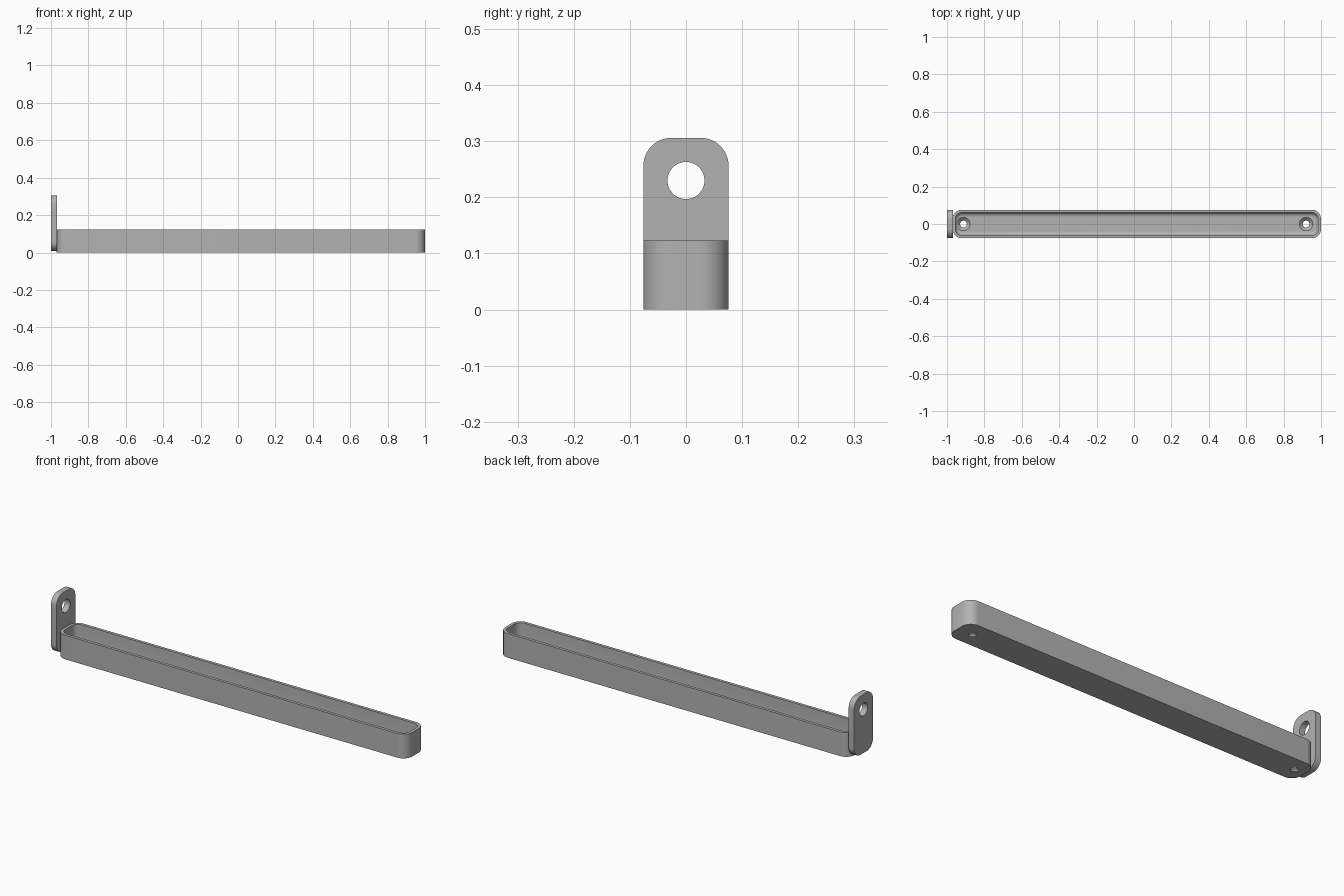
import bpy, bmesh, math
from mathutils import Matrix

cube = bpy.data.objects.get("Cube")
if cube:
    bpy.data.objects.remove(cube, do_unlink=True)

grey = bpy.data.materials.new("plain grey")
grey.use_nodes = True
COLOUR = (0.45, 0.45, 0.45, 1)
grey.diffuse_color = COLOUR
grey.node_tree.nodes["Principled BSDF"].inputs["Base Color"].default_value = COLOUR


def rounded_rect(hx, hy, r, steps=12):
    """Outline of a rounded rectangle, counter-clockwise."""
    pts = []
    for k, (sx, sy) in enumerate([(1, 1), (-1, 1), (-1, -1), (1, -1)]):
        for i in range(steps + 1):
            a = math.pi / 2 * (k + i / steps)
            pts.append((sx * (hx - r) + r * math.cos(a), sy * (hy - r) + r * math.sin(a)))
    return pts


def loft(name, rings, matrix):
    """Join a stack of (outline, height) rings and cap both ends."""
    bm = bmesh.new()
    loops = [[bm.verts.new((x, y, z)) for x, y in pts] for pts, z in rings]
    for a, b in zip(loops, loops[1:]):
        for i in range(len(a)):
            j = (i + 1) % len(a)
            bm.faces.new((a[i], a[j], b[j], b[i]))
    bm.faces.new(loops[0][::-1])
    bm.faces.new(loops[-1])
    bmesh.ops.transform(bm, matrix=matrix, verts=bm.verts)
    bmesh.ops.recalc_face_normals(bm, faces=bm.faces)
    mesh = bpy.data.meshes.new(name)
    bm.to_mesh(mesh)
    bm.free()
    mesh.materials.append(grey)
    obj = bpy.data.objects.new(name, mesh)
    bpy.context.collection.objects.link(obj)
    return obj


def circle(r):
    return rounded_rect(r, r, r - 0.0001)


def cut(obj, cutter):
    """Subtract a cutter and discard it."""
    mod = obj.modifiers.new("cut", "BOOLEAN")
    mod.operation = "DIFFERENCE"
    mod.solver = "EXACT"
    mod.object = cutter
    cutter.hide_render = True
    bpy.ops.object.select_all(action="DESELECT")
    obj.select_set(True)
    bpy.context.view_layer.objects.active = obj
    bpy.ops.object.modifier_apply(modifier=mod.name)
    bpy.data.objects.remove(cutter, do_unlink=True)


# Tray: outer shell, rim, inner wall and filleted floor
LENGTH, WIDTH, CORNER, HEIGHT = 0.985, 0.076, 0.05, 0.123
WALL, FLOOR, FILLET = 0.015, 0.025, 0.022


def tray_ring(inset, z):
    return rounded_rect(LENGTH - inset, WIDTH - inset, CORNER - inset), z


rings = [tray_ring(0, 0), tray_ring(0, HEIGHT), tray_ring(WALL, HEIGHT)]
for i in range(9):
    a = math.pi / 2 * i / 8
    rings.append(tray_ring(WALL + FILLET * (1 - math.cos(a)),
                           FLOOR + FILLET * (1 - math.sin(a))))
tray = loft("tray", rings, Matrix.Translation((0.015, 0, 0)))

# Countersunk screw holes at both ends of the floor
for x in (-0.912, 0.92):
    cut(tray, loft("screw_cutter",
                   [(circle(0.018), -0.02), (circle(0.018), 0.008),
                    (circle(0.037), 0.026), (circle(0.037), 0.05)],
                   Matrix.Translation((x, 0, 0))))

# Hanging tab standing against the right end
upright = Matrix(((0, 0, 1, 0), (1, 0, 0, 0), (0, 1, 0, 0), (0, 0, 0, 1)))
outline = rounded_rect(0.076, 0.149, 0.05)
tab = loft("hanging_tab", [(outline, 0), (outline, 0.031)],
           Matrix.Translation((-1, 0, 0.157)) @ upright)
cut(tab, loft("hole_cutter", [(circle(0.033), -0.05), (circle(0.033), 0.08)],
              Matrix.Translation((-1, 0, 0.23)) @ upright))

# Smooth curves, keep edges sharp
for obj in (tray, tab):
    bpy.ops.object.select_all(action="DESELECT")
    obj.select_set(True)
    bpy.context.view_layer.objects.active = obj
    bpy.ops.object.shade_smooth_by_angle(angle=math.radians(30))
